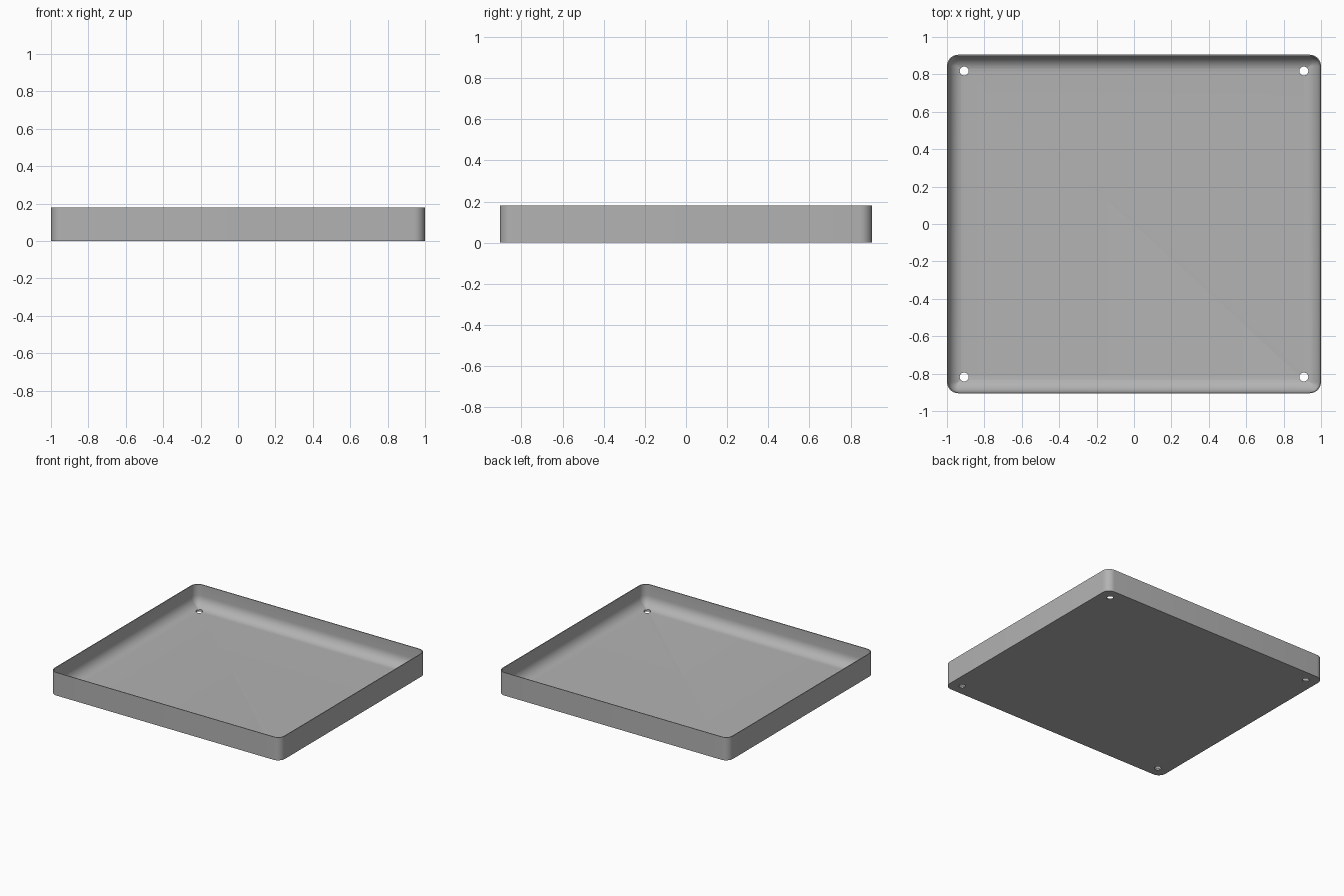
import bpy, bmesh, math

HALF_X, HALF_Y, HEIGHT = 1.0, 0.905, 0.18
CORNER, WALL, FLOOR, FILLET = 0.06, 0.006, 0.01, 0.085
SEGS = 8

cube = bpy.data.objects.get("Cube")
if cube:
    bpy.data.objects.remove(cube, do_unlink=True)

grey = bpy.data.materials.new("plain_grey")
grey.use_nodes = True
colour = (0.45, 0.45, 0.45, 1)
grey.diffuse_color = colour
grey.node_tree.nodes["Principled BSDF"].inputs["Base Color"].default_value = colour


def rounded_loop(bm, inset, z):
    """Rounded rectangle set in from the tray outline."""
    r = max(CORNER - inset, 0.001)
    cx, cy = HALF_X - inset - r, HALF_Y - inset - r
    loop = []
    for quarter, (sx, sy) in enumerate([(1, 1), (-1, 1), (-1, -1), (1, -1)]):
        for i in range(SEGS + 1):
            a = (quarter + i / SEGS) * math.pi / 2
            loop.append(bm.verts.new((sx * cx + r * math.cos(a),
                                      sy * cy + r * math.sin(a), z)))
    return loop


# Section of the tray: outer wall, rim, inner wall, concave fillet to the floor
section = [(0, 0), (0, HEIGHT), (WALL, HEIGHT)]
for i in range(SEGS + 1):
    a = i / SEGS * math.pi / 2
    section.append((WALL + FILLET * (1 - math.cos(a)),
                    FLOOR + FILLET * (1 - math.sin(a))))

bm = bmesh.new()
loops = [rounded_loop(bm, inset, z) for inset, z in section]
for low, high in zip(loops, loops[1:]):
    n = len(low)
    for i in range(n):
        j = (i + 1) % n
        bm.faces.new((low[i], low[j], high[j], high[i]))
bm.faces.new(loops[0][::-1])
bm.faces.new(loops[-1])
bmesh.ops.recalc_face_normals(bm, faces=bm.faces)
mesh = bpy.data.meshes.new("tray")
bm.to_mesh(mesh)
bm.free()
mesh.materials.append(grey)
tray = bpy.data.objects.new("tray", mesh)
bpy.context.collection.objects.link(tray)

# Four corner screw holes
bm = bmesh.new()
for sx in (-1, 1):
    for sy in (-1, 1):
        hole = bmesh.ops.create_cone(bm, cap_ends=True, segments=24,
                                     radius1=0.024, radius2=0.024, depth=0.1)
        bmesh.ops.translate(bm, verts=hole["verts"], vec=(sx * 0.908, sy * 0.818, 0))
cut_mesh = bpy.data.meshes.new("hole_cutter")
bm.to_mesh(cut_mesh)
bm.free()
cut_mesh.materials.append(grey)
cutter = bpy.data.objects.new("hole_cutter", cut_mesh)
bpy.context.collection.objects.link(cutter)
cutter.hide_render = True

bpy.ops.object.select_all(action="DESELECT")
tray.select_set(True)
bpy.context.view_layer.objects.active = tray
mod = tray.modifiers.new("holes", "BOOLEAN")
mod.operation = "DIFFERENCE"
mod.solver = "EXACT"
mod.object = cutter
bpy.ops.object.modifier_apply(modifier=mod.name)
bpy.data.objects.remove(cutter, do_unlink=True)
bpy.ops.object.shade_smooth_by_angle(angle=math.radians(35))
